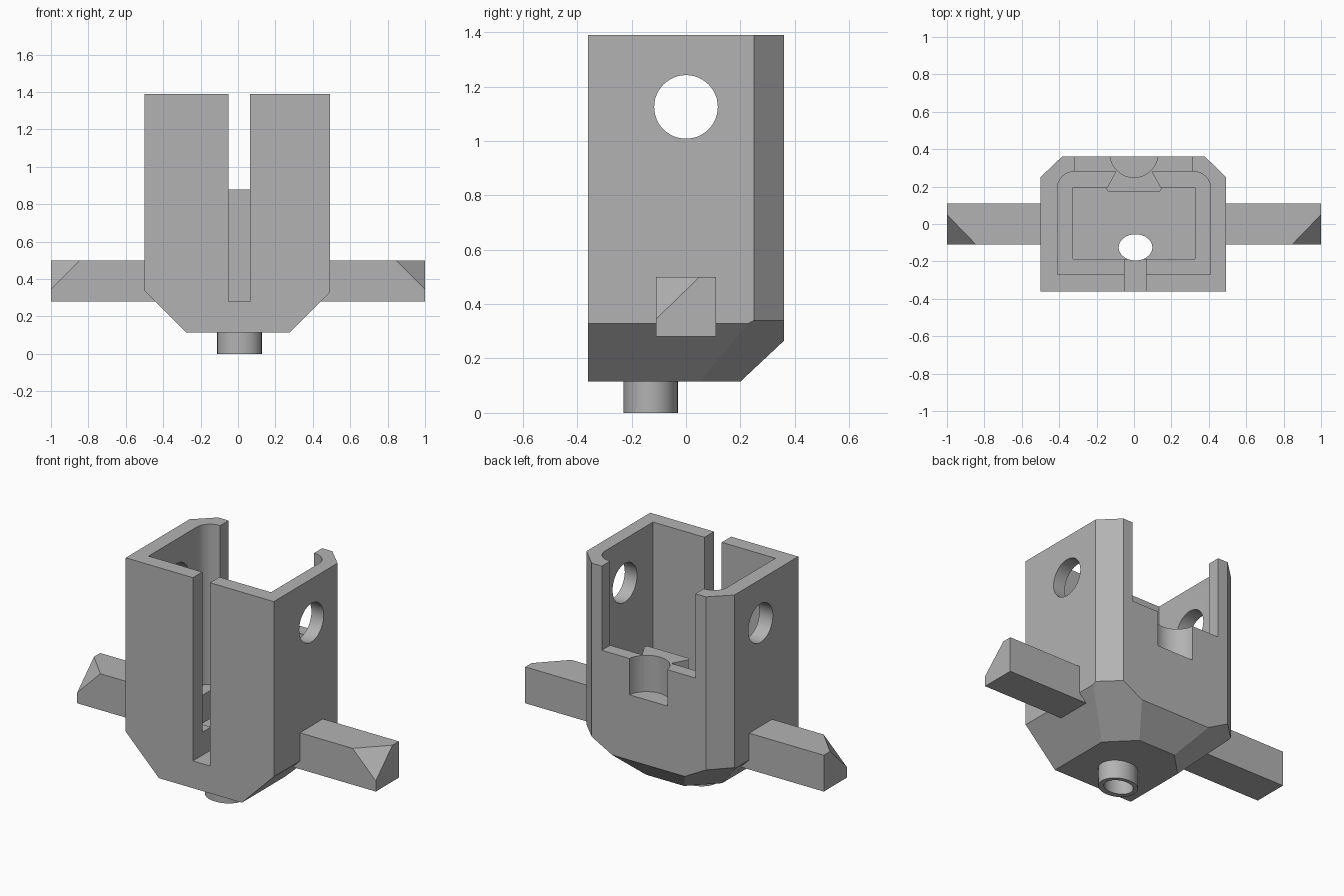
import bpy, bmesh, math
from mathutils import Vector

if "Cube" in bpy.data.objects:
    bpy.data.objects.remove(bpy.data.objects["Cube"])

gray = bpy.data.materials.new("plain gray")
gray.use_nodes = True
COLOR = (0.45, 0.45, 0.45, 1)
gray.diffuse_color = COLOR
gray.node_tree.nodes["Principled BSDF"].inputs["Base Color"].default_value = COLOR


def make(name, bm):
    bmesh.ops.recalc_face_normals(bm, faces=bm.faces)
    mesh = bpy.data.meshes.new(name)
    bm.to_mesh(mesh)
    bm.free()
    obj = bpy.data.objects.new(name, mesh)
    mesh.materials.append(gray)
    bpy.context.collection.objects.link(obj)
    return obj


def prism(points, z0, z1):
    bm = bmesh.new()
    face = bm.faces.new([bm.verts.new((x, y, z0)) for x, y in points])
    up = bmesh.ops.extrude_face_region(bm, geom=[face])["geom"]
    verts = [v for v in up if isinstance(v, bmesh.types.BMVert)]
    bmesh.ops.translate(bm, verts=verts, vec=(0, 0, z1 - z0))
    return bm


def box_points(x0, x1, y0, y1):
    return [(x0, y0), (x1, y0), (x1, y1), (x0, y1)]


def ellipse(cx, cy, rx, ry, n=48):
    steps = [2 * math.pi * i / n for i in range(n)]
    return [(cx + rx * math.cos(a), cy + ry * math.sin(a)) for a in steps]


def slice_off(bm, point, normal):
    geom = bm.verts[:] + bm.edges[:] + bm.faces[:]
    cut = bmesh.ops.bisect_plane(bm, geom=geom, plane_co=point, plane_no=normal,
                                 clear_outer=True)["geom_cut"]
    edges = [e for e in cut if isinstance(e, bmesh.types.BMEdge)]
    bmesh.ops.contextual_create(bm, geom=edges)


def combine(target, other, operation):
    mod = target.modifiers.new(other.name, "BOOLEAN")
    mod.object, mod.operation, mod.solver = other, operation, "EXACT"
    bpy.context.view_layer.objects.active = target
    bpy.ops.object.modifier_apply(modifier=mod.name)
    bpy.data.objects.remove(other)


# Outer housing with chamfered back corners and tapered underside
outline = [(-0.5, -0.36), (0.492, -0.36), (0.492, 0.25),
           (0.38, 0.36), (-0.385, 0.36), (-0.5, 0.25)]
bm = prism(outline, 0.115, 1.39)
slice_off(bm, (0, 0.2, 0.115), (0, 0.15, -0.16))
for side in (-1, 1):
    slice_off(bm, (side * 0.278, 0, 0.115), (side, 0, -1))
    slice_off(bm, (side * 0.278, 0.05, 0.115), (side * 0.43, 0.43, -0.79))
housing = make("housing", bm)

# Main cavity, rounded at the back corners
cavity = [(-0.41, -0.27), (0.41, -0.27)]
for side, start in ((1, 0), (-1, 90)):
    for i in range(9):
        a = math.radians(start + i * 11.25)
        cavity.append((side * 0.32 + 0.09 * math.cos(a), 0.19 + 0.09 * math.sin(a)))
combine(housing, make("cavity", prism(cavity, 0.42, 1.6)), "DIFFERENCE")

# Lower pocket, front slot and back opening
cuts = [("pocket", box_points(-0.325, 0.325, -0.187, 0.195), 0.25, 0.6),
        ("front_slot", box_points(-0.05, 0.064, -0.5, -0.187), 0.28, 1.6),
        ("back_opening", box_points(-0.315, 0.312, 0.15, 0.5), 0.88, 1.6)]
for name, points, z0, z1 in cuts:
    combine(housing, make(name, prism(points, z0, z1)), "DIFFERENCE")

# Flared rib inside the back wall, with a half-round recess behind it
half = [(0.1, 0.33), (0.1, 0.275), (0.148, 0.187), (0.135, 0.17)]
rib = half + [(-x, y) for x, y in reversed(half)]
combine(housing, make("rib", prism(rib, 0.24, 0.88)), "UNION")
recess = ellipse(0, 0.378, 0.129, 0.129)
combine(housing, make("recess", prism(recess, 0.66, 1.2)), "DIFFERENCE")

# Cross hole through both side walls
bm = prism(ellipse(0, 0, 0.117, 0.117), -0.8, 0.8)
for v in bm.verts:
    v.co = Vector((v.co.z, v.co.x, v.co.y + 1.125))
combine(housing, make("cross_hole", bm), "DIFFERENCE")

# Side arms with a clipped front upper corner
for side, name in ((1, "left_arm"), (-1, "right_arm")):
    x0, x1 = sorted((side * 0.44, side))
    bm = prism(box_points(x0, x1, -0.11, 0.11), 0.28, 0.5)
    a = Vector((side * 0.845, -0.11, 0.5))
    b = Vector((side, -0.11, 0.345))
    c = Vector((side, 0.05, 0.5))
    normal = (b - a).cross(c - a)
    if normal.z < 0:
        normal.negate()
    slice_off(bm, a, normal)
    combine(housing, make(name, bm), "UNION")

# Hollow stub under the housing
combine(housing, make("stub", prism(ellipse(0.008, -0.13, 0.119, 0.1), 0, 0.15)), "UNION")
bore = make("bore", prism(ellipse(0.008, -0.125, 0.09, 0.07), -0.1, 0.4))
combine(housing, bore, "DIFFERENCE")

bpy.ops.object.select_all(action="DESELECT")
housing.select_set(True)
bpy.context.view_layer.objects.active = housing
bpy.ops.object.shade_smooth_by_angle(angle=math.radians(20))
